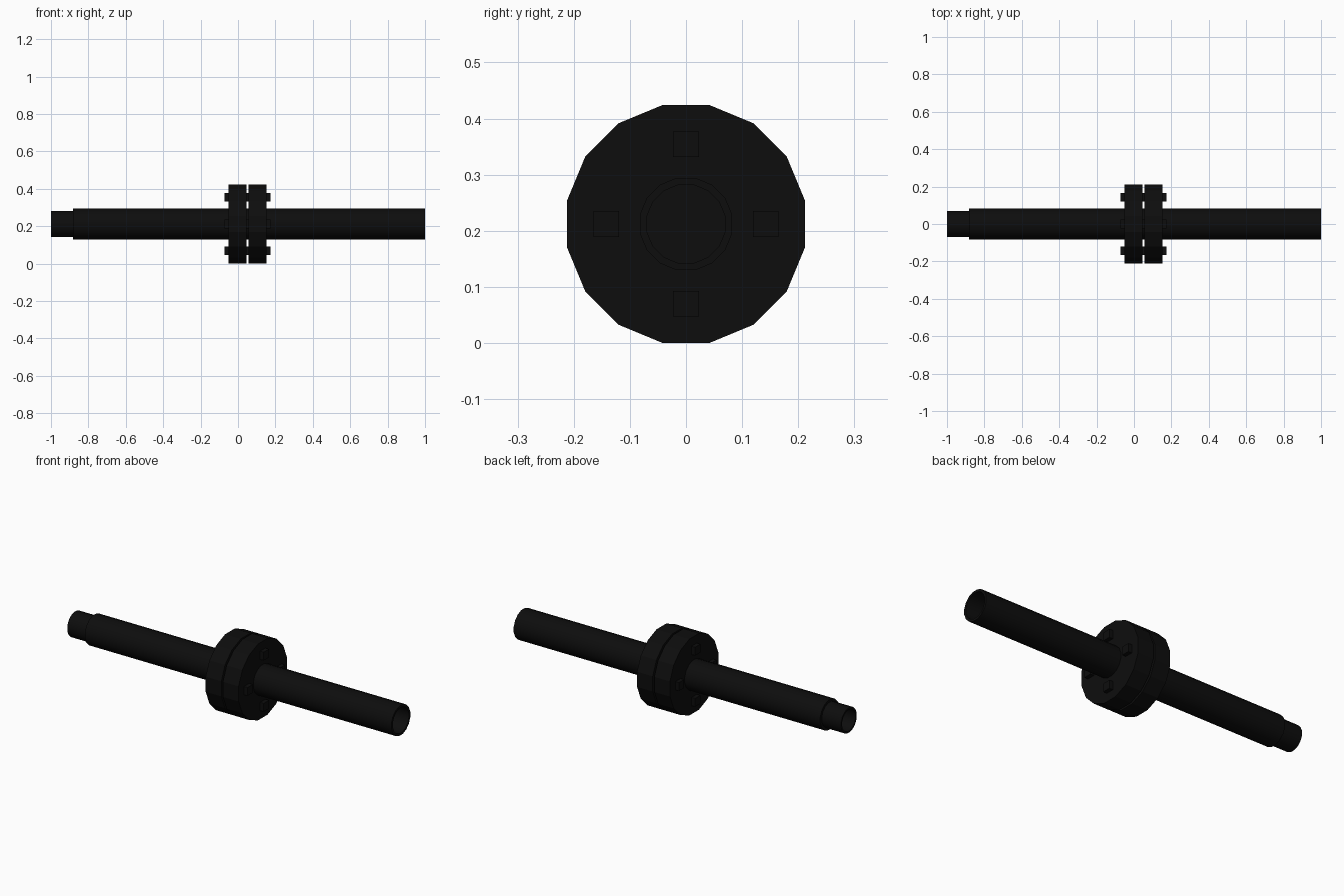
import bpy, bmesh, math
from mathutils import Matrix, Vector

cube = bpy.data.objects.get("Cube")
if cube:
    bpy.data.objects.remove(cube, do_unlink=True)

AXIS_Z = 0.212   # height of the pipe axis
SIDES = 16

black = bpy.data.materials.new("black_iron")
black.use_nodes = True
colour = (0.004, 0.004, 0.004, 1)
black.diffuse_color = colour
black.node_tree.nodes["Principled BSDF"].inputs["Base Color"].default_value = colour


def add_object(name, bm):
    bmesh.ops.recalc_face_normals(bm, faces=bm.faces[:])
    mesh = bpy.data.meshes.new(name)
    bm.to_mesh(mesh)
    bm.free()
    mesh.materials.append(black)
    obj = bpy.data.objects.new(name, mesh)
    obj.location.z = AXIS_Z
    bpy.context.collection.objects.link(obj)
    return obj


def lathe(name, profile, closed=False):
    """Spin (x, radius) points around the x axis into a faceted solid."""
    bm = bmesh.new()
    rings = []
    for x, r in profile:
        ring = []
        for i in range(SIDES):
            a = 2 * math.pi * (i + 0.5) / SIDES
            ring.append(bm.verts.new((x, r * math.cos(a), r * math.sin(a))))
        rings.append(ring)
    pairs = list(zip(rings, rings[1:]))
    if closed:
        pairs.append((rings[-1], rings[0]))
    else:
        bm.faces.new(rings[0])
        bm.faces.new(rings[-1])
    for a, b in pairs:
        for i in range(SIDES):
            j = (i + 1) % SIDES
            bm.faces.new((a[i], a[j], b[j], b[i]))
    return add_object(name, bm)


def tube(name, x0, x1, outer, inner):
    return lathe(name, [(x0, outer), (x1, outer), (x1, inner), (x0, inner)], True)


# Hollow pipes and the narrower coupling end
pipes = [
    tube("left_pipe", 0.10, 1.0, 0.084, 0.071),
    tube("right_pipe", -0.882, 0.10, 0.084, 0.069),
    tube("coupling_end", -1.0, -0.80, 0.070, 0.060),
]
for pipe in pipes:
    bpy.context.view_layer.objects.active = pipe
    pipe.select_set(True)
bpy.ops.object.shade_smooth_by_angle(angle=math.radians(30))
bpy.ops.object.select_all(action="DESELECT")

# Pair of bolted flange discs
for name, x0, x1 in (("right_flange", -0.05, 0.046), ("left_flange", 0.056, 0.152)):
    lathe(name, [(x0, 0.216), (x1, 0.216)])

# Four square bolts passing through both discs
for i, side in enumerate(("back", "top", "front", "bottom")):
    a = i * math.pi / 2
    centre = Vector((0.051, 0.142 * math.cos(a), 0.142 * math.sin(a)))
    bm = bmesh.new()
    bmesh.ops.create_cube(
        bm, size=1,
        matrix=Matrix.Translation(centre) @ Matrix.Diagonal((0.246, 0.046, 0.046, 1)))
    add_object(side + "_bolt", bm)
